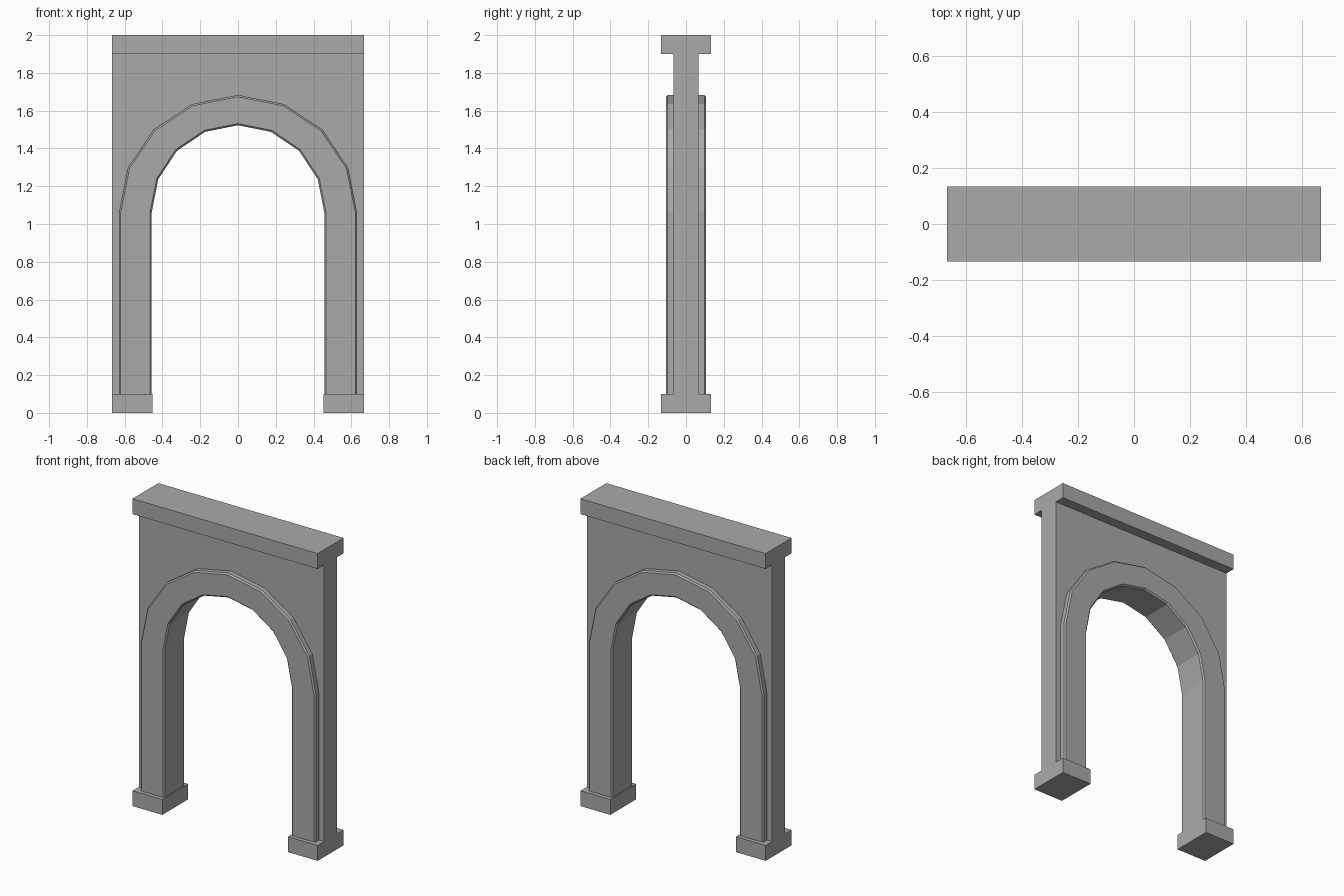
import bpy, bmesh, math

if "Cube" in bpy.data.objects:
    bpy.data.objects.remove(bpy.data.objects["Cube"])

stone = bpy.data.materials.new("grey_stone")
stone.diffuse_color = (0.4, 0.4, 0.4, 1)
stone.use_nodes = True
stone.node_tree.nodes["Principled BSDF"].inputs["Base Color"].default_value = stone.diffuse_color

HALF_W, WALL_Y, CAP_Y = 0.667, 0.067, 0.133
FOOT_H, CAP_Z, TOP = 0.1, 1.9, 2.0
SPRING = 1.06
TRIM_Y, CHAMFER = 0.107, 0.009


def finish(bm, name):
    bmesh.ops.recalc_face_normals(bm, faces=bm.faces)
    mesh = bpy.data.meshes.new(name)
    bm.to_mesh(mesh)
    bm.free()
    mesh.materials.append(stone)
    obj = bpy.data.objects.new(name, mesh)
    bpy.context.collection.objects.link(obj)
    return obj


def box(name, x0, x1, y, z0, z1):
    bm = bmesh.new()
    bmesh.ops.create_cube(bm, size=1)
    for v in bm.verts:
        v.co = ((x0 + x1) / 2 + v.co.x * (x1 - x0), v.co.y * 2 * y,
                (z0 + z1) / 2 + v.co.z * (z1 - z0))
    return finish(bm, name)


def arch_path(rx, rz, y):
    # Left leg, eight-sided half round, right leg
    pts = [(-rx, y, FOOT_H)]
    for i in range(9):
        a = math.pi * (1 - i / 8)
        pts.append((rx * math.cos(a), y, SPRING + rz * math.sin(a)))
    return pts + [(rx, y, FOOT_H)]


# Wall with raised chamfered arch trim, one closed shell
bm = bmesh.new()
IN, OUT = (0.457, 0.463), (0.63, 0.622)
half = [(OUT, 0, WALL_Y), (OUT, 0, TRIM_Y - CHAMFER), (OUT, -CHAMFER, TRIM_Y),
        (IN, CHAMFER, TRIM_Y), (IN, 0, TRIM_Y - CHAMFER)]
section = [(r, d, -y) for r, d, y in half] + [(r, d, y) for r, d, y in reversed(half)]
rows = [[bm.verts.new(p) for p in arch_path(r[0] + d, r[1] + d, y)]
        for r, d, y in section]
for a, b in zip(rows, rows[1:]):
    for i in range(len(a) - 1):
        bm.faces.new((a[i], a[i + 1], b[i + 1], b[i]))

# Flat wall faces around the trim, then the wall ends, top and leg bottoms
corners = []
for y, row in ((-WALL_Y, rows[0]), (WALL_Y, rows[-1])):
    c = [bm.verts.new((x, y, z)) for x, z in
         ((HALF_W, FOOT_H), (HALF_W, CAP_Z), (-HALF_W, CAP_Z), (-HALF_W, FOOT_H))]
    bm.faces.new(row + c)
    corners.append(c)
f, b = corners
for i in range(3):
    bm.faces.new((f[i], f[i + 1], b[i + 1], b[i]))
bm.faces.new([r[0] for r in rows] + [b[3], f[3]])
bm.faces.new([r[-1] for r in rows] + [b[0], f[0]])
finish(bm, "arched_wall")

# Top cap and the two feet
box("top_cap", -HALF_W, HALF_W, CAP_Y, CAP_Z, TOP)
box("left_foot", -HALF_W, -0.452, CAP_Y, 0, FOOT_H)
box("right_foot", 0.452, HALF_W, CAP_Y, 0, FOOT_H)
